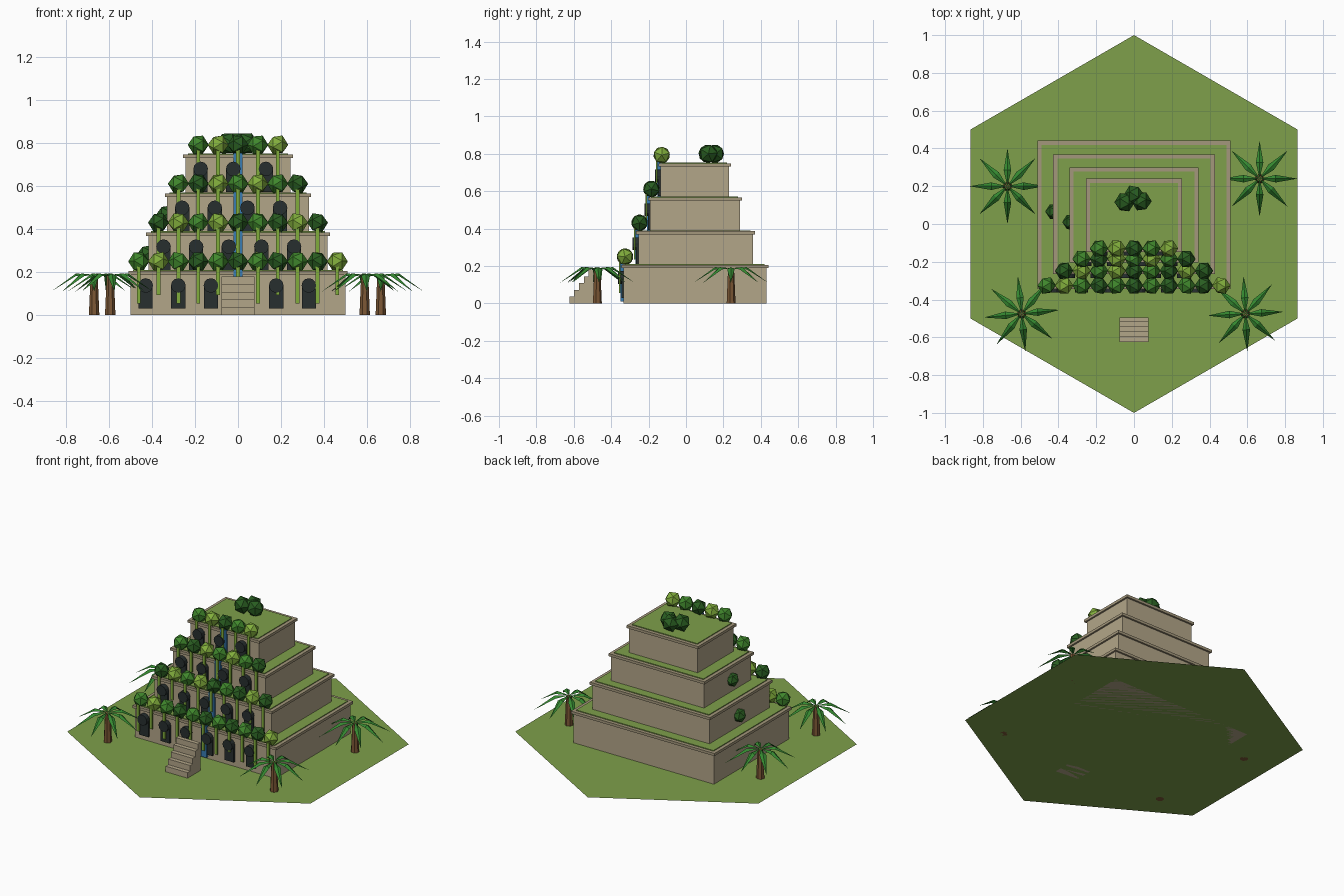
import bpy, bmesh, math, random
from mathutils import Matrix, Vector

random.seed(4)
cube = bpy.data.objects.get("Cube")
if cube:
    bpy.data.objects.remove(cube, do_unlink=True)


def material(name, r, g, b):
    m = bpy.data.materials.new(name)
    m.use_nodes = True
    m.diffuse_color = (r, g, b, 1)
    m.node_tree.nodes["Principled BSDF"].inputs["Base Color"].default_value = (r, g, b, 1)
    return m


GRASS = material("grass", 0.21, 0.35, 0.07)
STONE = material("sandstone", 0.45, 0.38, 0.25)
TRIM = material("trim stone", 0.37, 0.31, 0.20)
DARK = material("dark leaf", 0.022, 0.11, 0.015)
MID = material("mid leaf", 0.05, 0.24, 0.025)
LIGHT = material("light leaf", 0.22, 0.42, 0.045)
FROND = material("palm leaf", 0.035, 0.25, 0.03)
BARK = material("bark", 0.2, 0.095, 0.035)
SHADE = material("dark opening", 0.02, 0.028, 0.028)
WATER = material("water", 0.04, 0.2, 0.45)


def make(name, bm, mat):
    mesh = bpy.data.meshes.new(name)
    bm.to_mesh(mesh)
    bm.free()
    mesh.materials.append(mat)
    ob = bpy.data.objects.new(name, mesh)
    bpy.context.collection.objects.link(ob)
    return ob


def add_box(bm, x0, x1, y0, y1, z0, z1):
    mat = Matrix.Translation(((x0 + x1) / 2, (y0 + y1) / 2, (z0 + z1) / 2))
    mat = mat @ Matrix.Diagonal((x1 - x0, y1 - y0, z1 - z0, 1))
    bmesh.ops.create_cube(bm, size=1, matrix=mat)


def box(name, mat, *bounds):
    bm = bmesh.new()
    add_box(bm, *bounds)
    return make(name, bm, mat)


def bush(name, mat, x, y, z, r):
    # low-poly clump with its pole laid along x
    bm = bmesh.new()
    turn = Matrix.Rotation(random.uniform(0, math.tau), 4, 'X') @ Matrix.Rotation(math.pi / 2, 4, 'Y')
    bmesh.ops.create_icosphere(bm, subdivisions=1, radius=r,
                               matrix=Matrix.Translation((x, y, z)) @ turn)
    make(name, bm, mat)


# hexagonal lawn
bm = bmesh.new()
corners = [bm.verts.new((math.sin(k * math.pi / 3), math.cos(k * math.pi / 3), 0)) for k in range(6)]
bm.faces.new(corners[::-1])
make("lawn", bm, GRASS)

# terraces: half width, front, back, bush colours from -x to +x
STEP = 0.181
CODE = {"d": DARK, "m": MID, "l": LIGHT}
tiers = [
    (0.500, -0.333, 0.430, "mlmdmdmdmdl"),
    (0.417, -0.255, 0.357, "dlmldmdld"),
    (0.330, -0.192, 0.289, "mdlmlmd"),
    (0.244, -0.137, 0.229, "mldml"),
]
for i, (w, front, back, leaves) in enumerate(tiers):
    base = i * STEP
    tag = f"terrace_{i + 1}"
    lip = 0.011
    box(tag + "_wall", STONE, -w, w, front, back, base, base + 0.19)
    box(tag + "_cornice", TRIM, -w - lip, w + lip, front - lip, back + lip, base + 0.188, base + 0.205)
    box(tag + "_planting", GRASS, -w + lip, w - lip, front + 0.006, back - lip, base + 0.2, base + 0.21)

    # arched doorways with projecting round heads
    bm = bmesh.new()
    for k in range(6 - i):
        x = -w + 0.07 + k * 0.152
        add_box(bm, x - 0.033, x + 0.033, front - 0.012, front + 0.01, base + 0.03, base + 0.14)
        bmesh.ops.create_cone(bm, cap_ends=True, segments=12, radius1=0.034, radius2=0.034, depth=0.04,
                              matrix=Matrix.Translation((x, front - 0.01, base + 0.138))
                              @ Matrix.Rotation(math.pi / 2, 4, 'X'))
    make(tag + "_doorways", bm, SHADE)

    # waterfall down the middle
    box(tag + "_waterfall", WATER, -0.02, 0.02, front - 0.016, front, base + 0.01, base + 0.212)

    # row of bushes with trailing vines
    bm = bmesh.new()
    n = len(leaves)
    for k, c in enumerate(leaves):
        x = (k - (n - 1) / 2) * 0.0925
        bush(f"{tag}_bush_{k + 1}", CODE[c], x, front + 0.007, base + 0.25, 0.049)
        add_box(bm, x - 0.009, x + 0.009, front - 0.024, front - 0.016,
                base + 0.055 + 0.04 * (k % 3 == 1), base + 0.23)
    make(tag + "_vines", bm, LIGHT)

# roof clump and side shrubs
for k, (x, y, z) in enumerate([(-0.05, 0.115, 0.8), (0.04, 0.12, 0.8), (0, 0.155, 0.8),
                               (-0.425, 0.066, 0.285), (-0.335, 0.01, 0.47)]):
    bush(f"shrub_{k + 1}", DARK, x, y, z, 0.054 if k < 3 else 0.045)

# free-standing front stairs
bm = bmesh.new()
for k in range(5):
    y = -0.624 + k * 0.026
    add_box(bm, -0.078, 0.078, y, y + 0.026, 0, 0.036 * (k + 1))
make("front_stairs", bm, STONE)


def palm(name, x, y, phase):
    bm = bmesh.new()
    bmesh.ops.create_cone(bm, cap_ends=True, segments=7, radius1=0.025, radius2=0.017, depth=0.185,
                          matrix=Matrix.Translation((x, y, 0.0925)))
    make(name + "_trunk", bm, BARK)
    # drooping fronds with a raised midrib
    bm = bmesh.new()
    for k in range(8):
        place = Matrix.Translation((x, y, 0.18)) @ Matrix.Rotation(phase + k * math.pi / 4, 4, 'Z')
        length = 0.2 + 0.01 * (k % 2)

        def vert(r, side, z):
            return bm.verts.new(place @ Vector((r, side, z)))
        root = vert(0, 0, 0.008)
        rib = vert(0.085, 0, 0.014)
        tip = vert(length, 0, -0.07)
        for s in (-1, 1):
            edge = vert(0.085, 0.02 * s, 0.002)
            tris = [(root, edge, rib), (rib, edge, tip)]
            for t in tris:
                bm.faces.new(t if s < 0 else t[::-1])
    make(name + "_fronds", bm, FROND)


palm("back_right_palm", -0.67, 0.2, 0.0)
palm("back_left_palm", 0.665, 0.24, 0.0)
palm("front_right_palm", -0.595, -0.475, 0.1)
palm("front_left_palm", 0.59, -0.475, 0.05)
